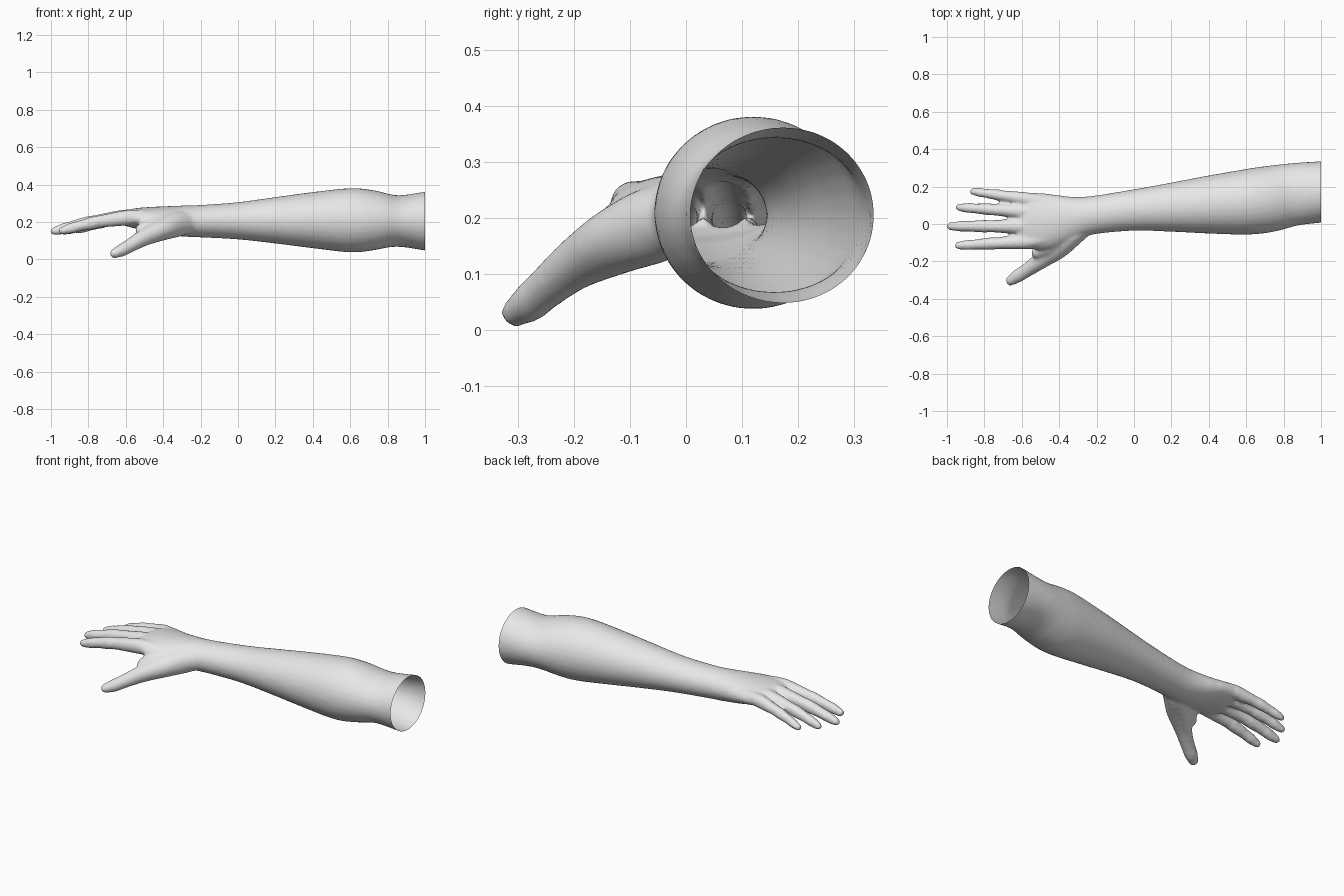
import bpy, bmesh, math
from mathutils import Vector

if "Cube" in bpy.data.objects:
    bpy.data.objects.remove(bpy.data.objects["Cube"])

skin = bpy.data.materials.new("pale grey")
skin.diffuse_color = (0.8, 0.8, 0.8, 1)
skin.use_nodes = True
skin.node_tree.nodes["Principled BSDF"].inputs["Base Color"].default_value = skin.diffuse_color


def spline(rows, steps=6):
    """Catmull-Rom resampling of rows of numbers."""
    out = []
    for i in range(len(rows) - 1):
        a, b = rows[max(i - 1, 0)], rows[i]
        c, d = rows[i + 1], rows[min(i + 2, len(rows) - 1)]
        for s in range(steps):
            t = s / steps
            out.append([0.5 * (2 * q + (r - p) * t + (2 * p - 5 * q + 4 * r - u) * t * t
                               + (3 * q - p - 3 * r + u) * t ** 3)
                        for p, q, r, u in zip(a, b, c, d)])
    return out + [list(rows[-1])]


def tube(bm, rows, round_tip=False, sides=32):
    """Closed loft through rows of x, y, z, half width, half height."""
    rows = spline(rows)
    if round_tip:
        end, prev = rows[-1], rows[-2]
        d = (Vector(end[:3]) - Vector(prev[:3])).normalized()
        for k in range(1, 7):
            a = k / 6.3 * math.pi / 2
            c = Vector(end[:3]) + d * end[3] * 1.15 * math.sin(a)
            rows.append([*c, end[3] * math.cos(a), end[4] * math.cos(a)])
    rings = []
    for i, (x, y, z, w, h) in enumerate(rows):
        p, q = rows[max(i - 1, 0)], rows[min(i + 1, len(rows) - 1)]
        t = (Vector(q[:3]) - Vector(p[:3])).normalized()
        side = t.cross(Vector((0, 0, 1))).normalized()
        up = side.cross(t)
        rings.append([bm.verts.new(Vector((x, y, z))
                                   + side * w * math.cos(2 * math.pi * k / sides)
                                   + up * h * math.sin(2 * math.pi * k / sides))
                      for k in range(sides)])
    for a, b in zip(rings, rings[1:]):
        for k in range(sides):
            j = (k + 1) % sides
            bm.faces.new((a[k], a[j], b[j], b[k]))
    bm.faces.new(rings[0])
    bm.faces.new(rings[-1][::-1])


bm = bmesh.new()

# Forearm and palm: x, low y, high y, low z, high z
outline = [(1.06, .015, .337, .045, .366), (1.0, .008, .335, .048, .362),
           (.85, -.01, .325, .068, .343), (.72, -.043, .31, .048, .37),
           (.6, -.057, .292, .038, .381), (.4, -.052, .258, .06, .36),
           (.2, -.042, .22, .085, .333), (0, -.036, .184, .107, .306),
           (-.2, -.052, .152, .118, .291), (-.3, -.075, .146, .123, .288),
           (-.4, -.115, .157, .138, .284), (-.48, -.137, .165, .155, .28),
           (-.56, -.132, .168, .168, .272), (-.61, -.11, .16, .185, .255)]
tube(bm, [(x, (a + b) / 2, (c + d) / 2, (b - a) / 2, (d - c) / 2)
          for x, a, b, c, d in outline])

# Fingers: knuckle x, knuckle y, tip x, tip y, tip z, thickness
for kx, ky, tx, ty, tz, r in [(-.56, -.093, -.957, -.116, .148, .037),
                              (-.58, -.012, -1.002, -.012, .145, .038),
                              (-.58, .066, -.952, .09, .145, .036),
                              (-.56, .132, -.877, .176, .15, .033)]:
    rows = [(-.42, ky * .85 + .005, .225, r * .8, r)]
    for f, scale in [(0, 1.08), (.2, 1.02), (.42, .87), (.53, .9), (.72, .75), (.82, .75), (.94, .58)]:
        z = .225 + (tz - .225) * f
        rows.append((kx + (tx - kx) * f, ky + (ty - ky) * f,
                     z + .012 * math.sin(f * math.pi), r * scale, r * scale * 1.05))
    tube(bm, rows, True)

# Thumb and its root
tube(bm, [(-.22, .0, .2, .035, .045), (-.32, -.05, .19, .062, .068),
          (-.41, -.122, .16, .066, .06), (-.5, -.196, .118, .046, .046),
          (-.575, -.249, .075, .037, .037), (-.62, -.277, .05, .036, .034),
          (-.655, -.3, .034, .028, .027)], True)

# Web of skin between thumb and index finger
tube(bm, [(-.4, -.08, .2, .05, .05), (-.47, -.125, .175, .05, .045),
          (-.51, -.15, .16, .035, .035)], True)

bmesh.ops.recalc_face_normals(bm, faces=bm.faces)
mesh = bpy.data.meshes.new("arm_and_hand")
bm.to_mesh(mesh)
bm.free()
arm = bpy.data.objects.new("arm_and_hand", mesh)
bpy.context.collection.objects.link(arm)

# Fuse the parts into one skin and soften the joins
remesh = arm.modifiers.new("fuse", 'REMESH')
remesh.mode = 'VOXEL'
remesh.voxel_size = 0.008
soft = arm.modifiers.new("soften", 'LAPLACIANSMOOTH')
soft.iterations = 4
soft.lambda_factor = 0.5
soft.use_volume_preserve = True
smooth = arm.modifiers.new("even", 'SMOOTH')
smooth.iterations = 6
smooth.factor = 0.5
bpy.context.view_layer.update()
fused = bpy.data.meshes.new_from_object(arm.evaluated_get(bpy.context.evaluated_depsgraph_get()))
arm.modifiers.clear()

# Cut the elbow end open
bm = bmesh.new()
bm.from_mesh(fused)
bmesh.ops.bisect_plane(bm, geom=bm.verts[:] + bm.edges[:] + bm.faces[:],
                       plane_co=(1, 0, 0), plane_no=(1, 0, 0), clear_outer=True)
for f in bm.faces:
    f.smooth = True
bm.to_mesh(fused)
bm.free()
arm.data = fused
fused.materials.clear()
fused.materials.append(skin)
